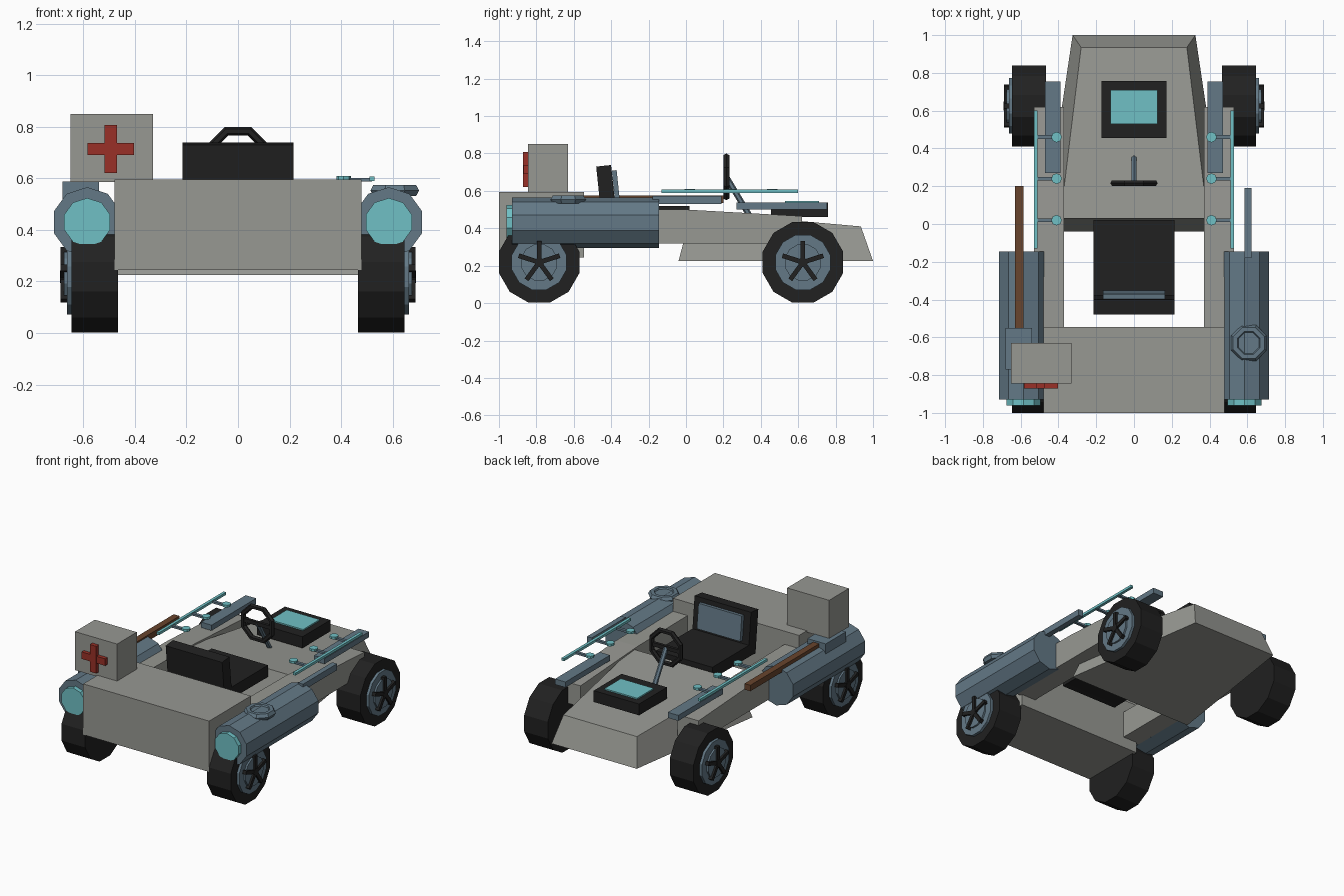
import bpy, bmesh, math
from mathutils import Vector, Matrix

if "Cube" in bpy.data.objects:
    bpy.data.objects.remove(bpy.data.objects["Cube"])


def mat(name, r, g, b):
    m = bpy.data.materials.new(name)
    m.diffuse_color = (r, g, b, 1)
    m.use_nodes = True
    m.node_tree.nodes["Principled BSDF"].inputs["Base Color"].default_value = m.diffuse_color
    return m


GREY = mat("body grey", 0.31, 0.315, 0.29)
BLUE = mat("steel blue", 0.125, 0.19, 0.24)
CYAN = mat("glow cyan", 0.16, 0.53, 0.56)
BLACK = mat("rubber black", 0.015, 0.015, 0.015)
RED = mat("cross red", 0.32, 0.03, 0.02)
BROWN = mat("wood brown", 0.14, 0.058, 0.026)


def finish(name, bm, m):
    bmesh.ops.recalc_face_normals(bm, faces=bm.faces)
    me = bpy.data.meshes.new(name)
    bm.to_mesh(me)
    bm.free()
    me.materials.append(m)
    ob = bpy.data.objects.new(name, me)
    bpy.context.collection.objects.link(ob)
    return ob


def box(name, x, y, z, m, rot=None):
    """Box from (min, max) ranges, optionally tilted about its centre."""
    bm = bmesh.new()
    bmesh.ops.create_cube(bm, size=1)
    c = Vector(((x[0] + x[1]) / 2, (y[0] + y[1]) / 2, (z[0] + z[1]) / 2))
    s = Matrix.Diagonal((x[1] - x[0], y[1] - y[0], z[1] - z[0], 1))
    bm.transform(Matrix.Translation(c) @ (rot or Matrix()) @ s)
    return finish(name, bm, m)


def rod(name, a, b, r, sides, m, spin=0, r2=None):
    """Prism between two points."""
    a, b = Vector(a), Vector(b)
    bm = bmesh.new()
    bmesh.ops.create_cone(bm, cap_ends=True, segments=sides, radius1=r,
                          radius2=r if r2 is None else r2, depth=(b - a).length)
    q = Vector((0, 0, 1)).rotation_difference(b - a).to_matrix().to_4x4()
    bm.transform(Matrix.Translation((a + b) / 2) @ q @ Matrix.Rotation(spin, 4, 'Z'))
    return finish(name, bm, m)


def ring(name, loc, R, r, n, k, m, rot, spin=0):
    """Low-poly torus."""
    bm = bmesh.new()
    g = []
    for i in range(n):
        t = 2 * math.pi * i / n + spin
        g.append([])
        for j in range(k):
            p = 2 * math.pi * j / k
            d = R + r * math.cos(p)
            g[-1].append(bm.verts.new((d * math.cos(t), d * math.sin(t), r * math.sin(p))))
    for i in range(n):
        for j in range(k):
            bm.faces.new((g[i][j], g[(i + 1) % n][j],
                          g[(i + 1) % n][(j + 1) % k], g[i][(j + 1) % k]))
    bm.transform(Matrix.Translation(loc) @ rot)
    return finish(name, bm, m)


def loft(name, sections, m):
    """Skin between quads with matching corners."""
    bm = bmesh.new()
    vs = [[bm.verts.new(p) for p in s] for s in sections]
    for a, b in zip(vs, vs[1:]):
        for i in range(4):
            bm.faces.new((a[i], a[(i + 1) % 4], b[(i + 1) % 4], b[i]))
    bm.faces.new(vs[0])
    bm.faces.new(vs[-1])
    return finish(name, bm, m)


# wedge-shaped hood with sloping sides, and rear engine box
loft("hood", [
    [(-0.48, -0.04, 0.225), (0.48, -0.04, 0.225), (0.39, 0.03, 0.49), (-0.39, 0.03, 0.49)],
    [(-0.325, 1.0, 0.225), (0.325, 1.0, 0.225), (0.28, 0.935, 0.41), (-0.28, 0.935, 0.41)]], GREY)
box("rear_box", (-0.48, 0.48), (-1.0, -0.545), (0.245, 0.595), GREY)

# seat
box("seat_cushion", (-0.215, 0.215), (-0.45, 0.02), (0.44, 0.52), BLACK)
tilt = Matrix.Rotation(math.radians(6), 4, 'X')
box("seat_back", (-0.215, 0.215), (-0.465, -0.385), (0.44, 0.735), BLACK, tilt)
box("seat_pad", (-0.165, 0.165), (-0.388, -0.362), (0.54, 0.71), BLUE, tilt)

# dashboard screen
box("screen_frame", (-0.173, 0.173), (0.455, 0.758), (0.46, 0.538), BLACK)
box("screen", (-0.125, 0.125), (0.53, 0.71), (0.538, 0.547), CYAN)

# steering wheel and column
ring("steering_wheel", (0, 0.216, 0.675), 0.117, 0.018, 8, 6, BLACK,
     Matrix.Rotation(math.pi / 2, 4, 'X'), math.pi / 8)
box("steering_spoke", (-0.11, 0.11), (0.206, 0.226), (0.662, 0.688), BLACK)
rod("steering_column", (0, 0.215, 0.675), (0, 0.35, 0.45), 0.016, 6, BLUE)

for s, side in ((-1, "left"), (1, "right")):
    def xr(a, b):
        return (min(s * a, s * b), max(s * a, s * b))

    # side rail joining hood and rear box
    loft(side + "_rail", [
        [(s * 0.37, y, 0.32), (s * 0.53, y, 0.32), (s * 0.53, y, z), (s * 0.37, y, z)]
        for y, z in ((-0.56, 0.505), (0.0, 0.5), (0.62, 0.465))], GREY)

    # side pod with lamp
    rod(side + "_pod", (s * 0.585, -0.93, 0.43), (s * 0.585, -0.145, 0.43), 0.136, 10, BLUE)
    rod(side + "_lamp", (s * 0.585, -0.96, 0.43), (s * 0.585, -0.925, 0.43), 0.094, 10, CYAN)

    # flat bar beside the hood
    box(side + "_hood_bar", xr(0.39, 0.47), (0.27, 0.755), (0.5, 0.538), BLUE)

    # glowing tube on three brackets
    box(side + "_tube", xr(0.51, 0.53), (-0.13, 0.6), (0.59, 0.607), CYAN)
    for i, y in enumerate((0.02, 0.24, 0.46)):
        box(f"{side}_bracket_{i}", xr(0.41, 0.52), (y - 0.01, y + 0.01), (0.588, 0.602), BLUE)
        rod(f"{side}_knob_{i}", (s * 0.41, y, 0.594), (s * 0.41, y, 0.61), 0.028, 8, CYAN)

    # wheels: tyre, two-step rim and five-spoke star
    for y, end in ((-0.785, "rear"), (0.625, "front")):
        n = f"{side}_{end}_"
        zc = 0.218

        def disc(part, a, b, r, m):
            rod(n + part, (s * a, y, zc), (s * b, y, zc), r, 12, m, math.pi / 12)

        disc("tyre", 0.465, 0.645, 0.2225, BLACK)
        disc("rim", 0.64, 0.663, 0.152, BLUE)
        disc("rim_inner", 0.66, 0.675, 0.1, BLUE)
        disc("hub", 0.67, 0.69, 0.025, BLACK)
        for k in range(5):
            rot = Matrix.Rotation(2 * math.pi * k / 5, 4, 'X')
            d = rot @ Vector((0, 0, 0.06))
            box(f"{n}spoke_{k}", xr(0.66, 0.688), (y + d.y - 0.0125, y + d.y + 0.0125),
                (zc + d.z - 0.055, zc + d.z + 0.055), BLACK, rot)

# left: wooden pole, bracket and first aid box
box("wooden_pole", (-0.63, -0.585), (-0.56, 0.2), (0.535, 0.576), BROWN)
box("aid_bracket", (-0.68, -0.54), (-0.77, -0.55), (0.51, 0.588), BLUE)
box("aid_box", (-0.65, -0.33), (-0.845, -0.63), (0.585, 0.85), GREY)
box("cross_upright", (-0.518, -0.47), (-0.872, -0.84), (0.62, 0.807), RED)
box("cross_bar", (-0.583, -0.403), (-0.87, -0.84), (0.69, 0.738), RED)

# right: exhaust bar and filler cap
box("exhaust_bar", (0.585, 0.622), (-0.18, 0.19), (0.53, 0.574), BLUE)
ring("filler_ring", (0.608, -0.63, 0.553), 0.077, 0.025, 8, 6, BLUE, Matrix(), math.pi / 8)
rod("filler_cap", (0.608, -0.63, 0.53), (0.608, -0.63, 0.565), 0.06, 8, BLUE, math.pi / 8)
